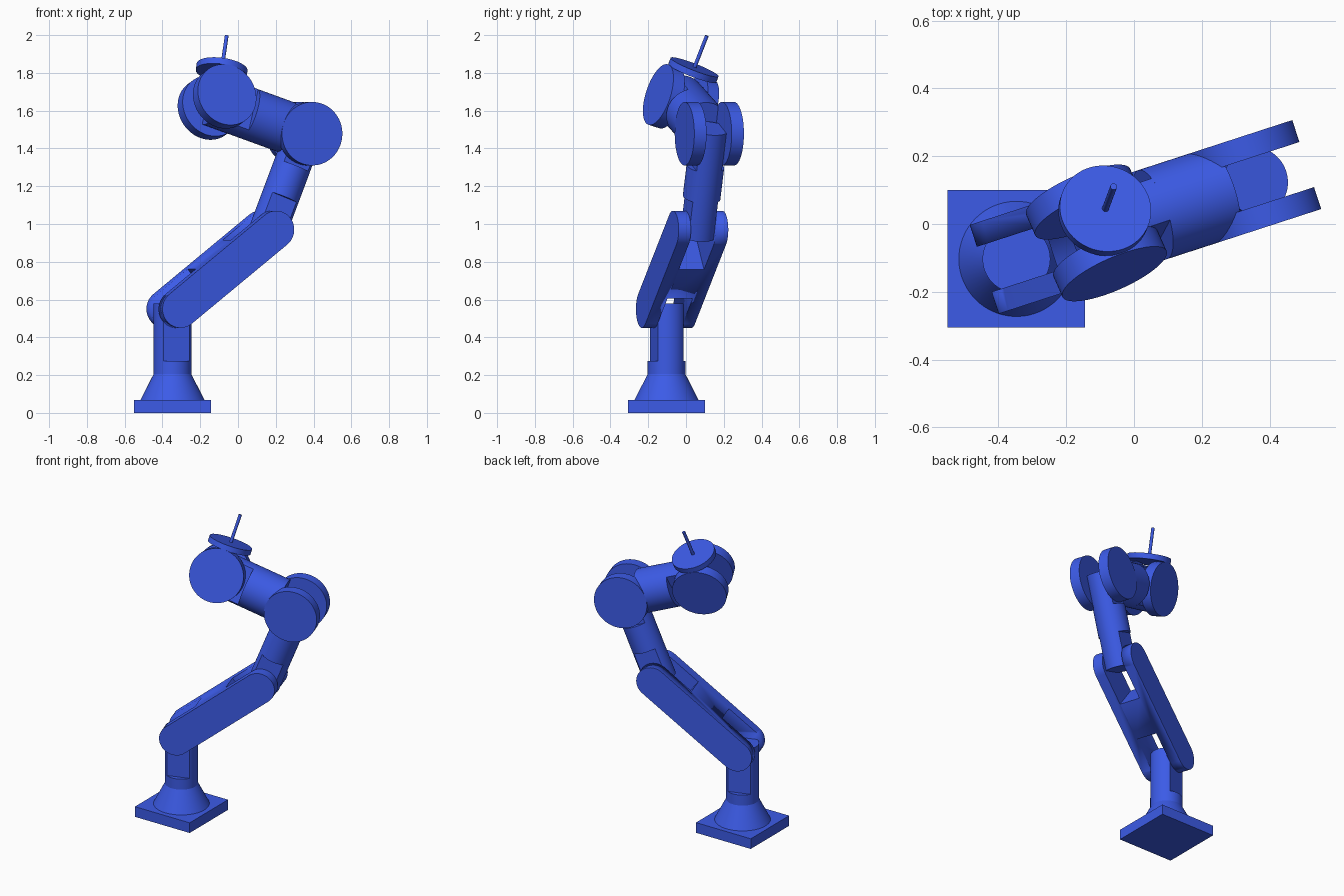
import bpy, bmesh
from math import sin, cos, pi, radians, acos
from mathutils import Vector, Matrix

if "Cube" in bpy.data.objects:
    bpy.data.objects.remove(bpy.data.objects["Cube"])

blue = bpy.data.materials.new("blue_paint")
blue.diffuse_color = (0.045, 0.105, 0.80, 1)
blue.use_nodes = True
blue.node_tree.nodes["Principled BSDF"].inputs["Base Color"].default_value = blue.diffuse_color

UP = Vector((0, 0, 1))
YAW = radians(18)
U = Vector((cos(YAW), sin(YAW), 0))      # arm heading
V = Vector((-sin(YAW), cos(YAW), 0))     # axis of the lower joints
BASE = Vector((-0.347, -0.103, 0))
GAP, OUT = 0.07, 0.138                   # inner and outer faces of every fork
FLAT = 0.185                             # length of the flats next to a joint
TIP = 0.03                               # how far a tongue passes its pivot


def in_plane(u, z):
    return BASE + U * u + UP * z


def circle(r, n=64):
    return [(r * cos(2 * pi * i / n), r * sin(2 * pi * i / n)) for i in range(n)]


def flattened(r, half, n=20):
    """Circle with two flats at x = +-half."""
    a = acos(half / r)
    arc = [a + (pi - 2 * a) * i / n for i in range(n + 1)]
    return [(r * cos(t), r * sin(t)) for t in arc + [t + pi for t in arc]]


def capsule(length, r, n=24):
    right = [-pi / 2 + pi * i / n for i in range(n + 1)]
    return ([(length + r * cos(t), r * sin(t)) for t in right] +
            [(r * cos(t + pi), r * sin(t + pi)) for t in right])


def rect(x0, x1, y0, y1):
    return [(x0, y0), (x1, y0), (x1, y1), (x0, y1)]


def prism(name, pts, origin, axis, xdir, h0, h1, taper=1.0):
    """Extrude a 2D outline along axis from h0 to h1; xdir is the outline's x."""
    z = axis.normalized()
    x = (xdir - z * xdir.dot(z)).normalized()
    frame = Matrix((x, z.cross(x), z)).transposed()
    bm = bmesh.new()
    lo = [bm.verts.new(origin + frame @ Vector((a, b, h0))) for a, b in pts]
    hi = [bm.verts.new(origin + frame @ Vector((a * taper, b * taper, h1))) for a, b in pts]
    bm.faces.new(lo[::-1])
    bm.faces.new(hi)
    for i in range(len(pts)):
        j = (i + 1) % len(pts)
        bm.faces.new((lo[i], lo[j], hi[j], hi[i]))
    me = bpy.data.meshes.new(name)
    bm.to_mesh(me)
    bm.free()
    me.materials.append(blue)
    ob = bpy.data.objects.new(name, me)
    bpy.context.collection.objects.link(ob)
    bpy.ops.object.select_all(action='DESELECT')
    ob.select_set(True)
    bpy.context.view_layer.objects.active = ob
    bpy.ops.object.shade_smooth_by_angle(angle=radians(30))
    return ob


def fork_discs(name, pivot, axis, xdir, r=0.168):
    for side, s in (("near", -1), ("far", 1)):
        prism(f"{name}_{side}", circle(r), pivot, axis * s, xdir, GAP, OUT)


# joint positions
shoulder = in_plane(0, 0.55)
elbow = in_plane(0.533, 0.97)
upper_joint = in_plane(0.733, 1.478)
wrist = in_plane(0.248, 1.646)
tool_dir = Vector((0.135, 0.36, 0.923)).normalized()
fore_dir = (wrist - upper_joint).normalized()
wrist_axis = tool_dir.cross(fore_dir).normalized()

# base: square plate, cone, round post with flats
prism("base_plate", rect(-0.203, 0.203, -0.203, 0.203), BASE, UP, Vector((1, 0, 0)), 0, 0.068)
prism("base_cone", circle(0.17), BASE, UP, U, 0.068, 0.205, taper=0.1 / 0.17)
prism("base_post", circle(0.1), BASE, UP, U, 0.205, 0.275)
prism("shoulder_tongue", flattened(0.1, GAP), BASE, UP, V, 0.275, 0.55 + TIP)

# lower arm: long capsule with a slot cut in each end
low = elbow - shoulder
L = low.length
arm = prism("lower_arm", capsule(L, 0.1), shoulder, V, low, -OUT, OUT)
for name, x0, x1 in (("slot_a", -0.2, 0.215), ("slot_b", L - 0.215, L + 0.2)):
    cutter = prism(name, rect(x0, x1, -0.2, 0.2), shoulder, V, low, -GAP, GAP)
    cutter.hide_render = True
    cutter.hide_viewport = True
    mod = arm.modifiers.new(name, 'BOOLEAN')
    mod.operation = 'DIFFERENCE'
    mod.solver = 'EXACT'
    mod.object = cutter

# middle arm: round bar flattened at both ends
mid = upper_joint - elbow
M = mid.length
prism("middle_arm_lower_tongue", flattened(0.1, GAP), elbow, mid, V, -TIP, FLAT)
prism("middle_arm", circle(0.1), elbow, mid, V, FLAT, M - FLAT)
prism("middle_arm_upper_tongue", flattened(0.1, GAP), elbow, mid, V, M - FLAT, M + TIP)

# forearm: fork discs, thick bar, tongue turned to the wrist axis
F = (wrist - upper_joint).length
fork_discs("forearm_disc", upper_joint, V, fore_dir)
prism("forearm", circle(OUT), upper_joint, fore_dir, V, 0.107, F - FLAT)
prism("forearm_tongue", flattened(OUT, GAP), upper_joint, fore_dir, wrist_axis, F - FLAT, F + TIP)

# wrist: fork discs, flange and thin tool rod
fork_discs("wrist_disc", wrist, wrist_axis, tool_dir)
prism("tool_flange", circle(0.136), wrist, tool_dir, wrist_axis, 0.165, 0.2)
prism("tool_rod", circle(0.01, 24), wrist, tool_dir, wrist_axis, 0.2, 0.38)
